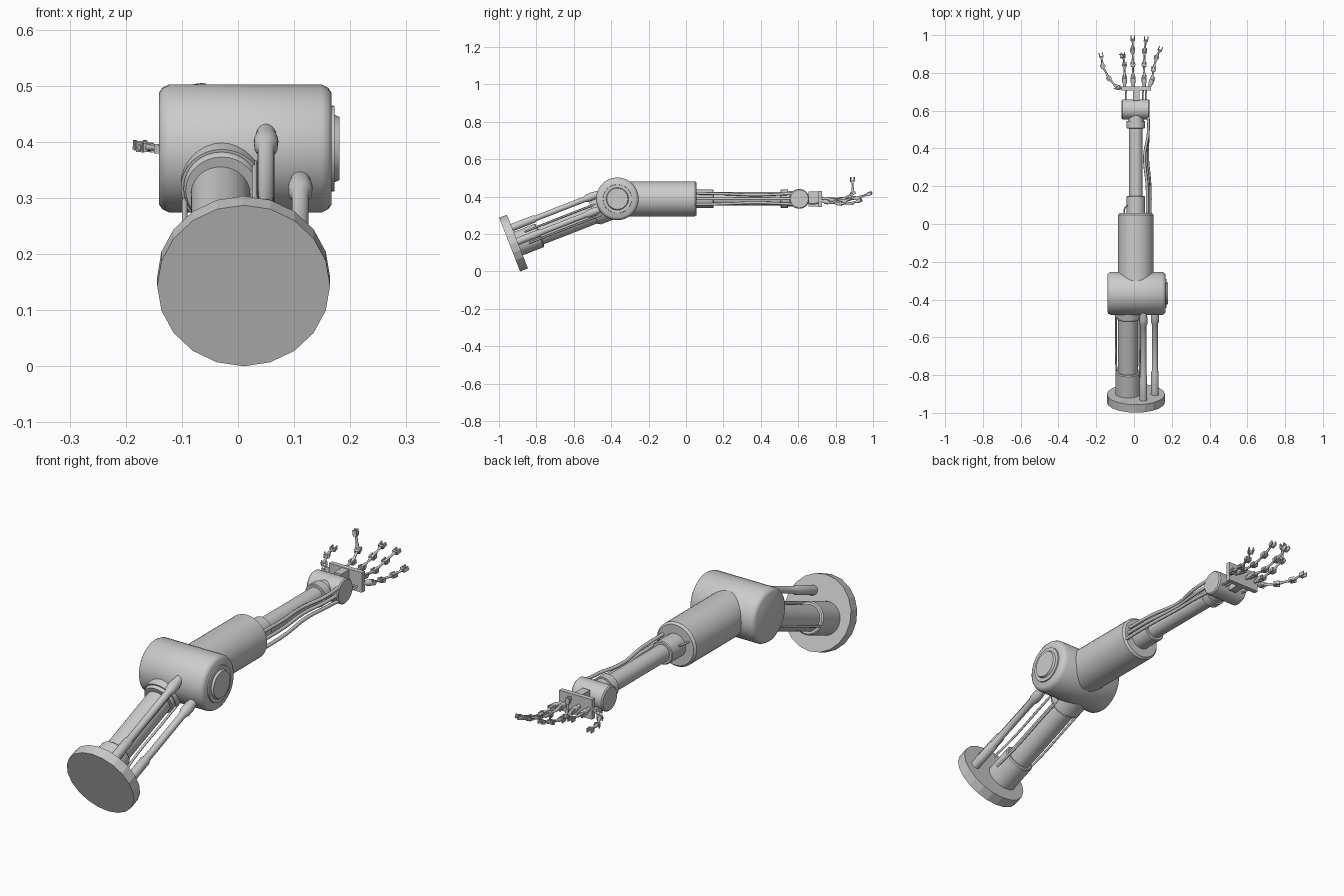
import bpy, bmesh, math
from mathutils import Vector, Matrix

if "Cube" in bpy.data.objects:
    bpy.data.objects.remove(bpy.data.objects["Cube"])


def finish(name, bm, smooth=True):
    bmesh.ops.recalc_face_normals(bm, faces=bm.faces)
    me = bpy.data.meshes.new(name)
    bm.to_mesh(me)
    bm.free()
    ob = bpy.data.objects.new(name, me)
    bpy.context.collection.objects.link(ob)
    if smooth:
        bpy.ops.object.select_all(action='DESELECT')
        ob.select_set(True)
        bpy.context.view_layer.objects.active = ob
        bpy.ops.object.shade_smooth_by_angle(angle=math.radians(35))
    return ob


def lathe(bm, start, direction, profile, n):
    """Closed solid of revolution; profile is (distance along axis, radius)."""
    start, direction = Vector(start), Vector(direction)
    rot = direction.to_track_quat('Z', 'Y').to_matrix()
    rings = [[bm.verts.new(start + rot @ Vector((r * math.cos(2 * math.pi * i / n),
              r * math.sin(2 * math.pi * i / n), t))) for i in range(n)] for t, r in profile]
    for a, b in zip(rings, rings[1:]):
        for i in range(n):
            bm.faces.new((a[i], a[(i + 1) % n], b[(i + 1) % n], b[i]))
    bm.faces.new(rings[0])
    bm.faces.new(rings[-1])


def turned(name, start, direction, profile, n=32, smooth=True):
    bm = bmesh.new()
    lathe(bm, start, direction, profile, n)
    return finish(name, bm, smooth)


def box(bm, centre, size, rot=None):
    m = Matrix.Translation(Vector(centre)) @ (rot or Matrix()) @ Matrix.Diagonal((*size, 1))
    bmesh.ops.create_cube(bm, size=1, matrix=m)


def cable(name, points, r):
    cu = bpy.data.curves.new(name, 'CURVE')
    cu.dimensions = '3D'
    cu.bevel_depth = r
    cu.bevel_resolution = 2
    cu.resolution_u = 8
    cu.use_fill_caps = True
    sp = cu.splines.new('BEZIER')
    sp.bezier_points.add(len(points) - 1)
    for bp, p in zip(sp.bezier_points, points):
        bp.co = p
        bp.handle_left_type = bp.handle_right_type = 'AUTO'
    ob = bpy.data.objects.new(name, cu)
    bpy.context.collection.objects.link(ob)


# Frame of the slanted shoulder section
TILT = math.radians(21.3)
D = Vector((0, math.cos(TILT), math.sin(TILT)))
N = Vector((0, -math.sin(TILT), math.cos(TILT)))
BASE = Vector((0, -0.943, 0.1435))
Z = 0.388


def slant(x, n, t):
    return BASE + Vector((x, 0, 0)) + N * n + D * t


X, Y = (1, 0, 0), (0, 1, 0)

# Shoulder plate, collar and main tube
turned("shoulder_plate", slant(0.01, 0, 0), D, [(0, 0.154), (0.045, 0.154)], 20, False)
turned("shoulder_collar", slant(-0.031, -0.012, 0.04), D,
       [(0, 0.067), (0.125, 0.067), (0.13, 0.062), (0.13, 0.05)])
turned("upper_tube", slant(-0.031, -0.012, 0.04), D, [(0, 0.053), (0.55, 0.053)])
turned("elbow_collar", slant(-0.029, -0.004, 0.478), D,
       [(0, 0.055), (0, 0.064), (0.006, 0.068), (0.014, 0.068), (0.014, 0.073), (0.1, 0.073)])

# Two shoulder pistons
for i, (x, n, end) in enumerate([(0.05, 0.08, 0.53), (0.111, 0.0, 0.51)]):
    turned(f"piston_{i}", slant(x, n, 0.03), D,
           [(0, 0.020), (0.14, 0.020), (0.15, 0.015), (end - 0.10, 0.015), (end - 0.085, 0.021),
            (end - 0.055, 0.022), (end - 0.035, 0.019), (end, 0.016)], 20)

# Thin cables along the upper tube
for i, (x, n) in enumerate([(0.03, 0.035), (0.037, -0.03), (-0.095, -0.03)]):
    cable(f"upper_cable_{i}", [slant(x + 0.008, n, 0.1), slant(x, n, 0.22),
                               slant(x, n, 0.38), slant(x, n, 0.52)], 0.005)

# Elbow drum with stepped end cap
turned("elbow_drum", (-0.141, -0.367, Z), X,
       [(0, 0.099), (0.006, 0.108), (0.018, 0.114), (0.29, 0.114), (0.302, 0.108), (0.308, 0.099)], 40)
turned("elbow_cap", (0.16, -0.367, Z), X, [(0, 0.078), (0.012, 0.076), (0.012, 0.06), (0.021, 0.056)], 40)

# Forearm housing and rod
turned("forearm_housing", (0.01, -0.34, Z), Y, [(0, 0.094), (0.388, 0.094), (0.397, 0.086)], 40)
turned("forearm_collar", (0.01, 0.03, Z), Y, [(0, 0.049), (0.115, 0.049), (0.118, 0.045)])
turned("forearm_rod", (0.01, 0.1, Z), Y, [(0, 0.036), (0.48, 0.036)])
turned("wrist_collar", (0.01, 0.506, Z), Y, [(0, 0.046), (0.003, 0.049), (0.04, 0.049), (0.04, 0.042), (0.07, 0.042)])
turned("wrist_drum", (-0.065, 0.606, Z), X, [(0, 0.048), (0.005, 0.053), (0.143, 0.053), (0.148, 0.048)])

# Forearm cables
for i, dz in enumerate((0.03, 0.0, -0.03)):
    k = 0.008 * (i - 1)
    cable(f"forearm_cable_{i}", [(0.078 + k, 0.03, Z + dz), (0.077 + k, 0.2, Z + dz * 0.9),
                                 (0.064 + k, 0.36, Z + dz * 0.7), (0.075, 0.48, Z + dz * 0.8),
                                 (0.075, 0.6, Z + dz)], 0.0075)
cable("short_cable", [(-0.05, 0.03, Z + 0.03), (-0.05, 0.08, Z + 0.03), (-0.036, 0.1, Z + 0.025)], 0.004)

# Hand plate and bracket
bm = bmesh.new()
box(bm, (0.012, 0.718, Z), (0.155, 0.020, 0.085))
box(bm, (0.012, 0.685, Z), (0.034, 0.06, 0.08))
finish("palm_plate", bm, False)
for i, x in enumerate((-0.04, 0.05, 0.066)):
    cable(f"palm_cable_{i}", [(x, 0.63, Z - 0.02), (x - 0.004, 0.68, Z - 0.026), (x, 0.715, Z - 0.02)], 0.004)


# Fingers: sockets, thin links and forked knuckles
def finger(name, pts):
    pts = [Vector(p) for p in pts]
    bm = bmesh.new()
    for i, (a, b) in enumerate(zip(pts, pts[1:])):
        d = b - a
        L, u = d.length, d.normalized()
        if i == 0:
            prof = [(0, 0.009), (L * 0.35, 0.008), (L * 0.55, 0.013), (L * 0.9, 0.013), (L, 0.008)]
        else:
            prof = [(0, 0.007), (L * 0.25, 0.007), (L * 0.5, 0.0045), (L * 0.9, 0.006)]
        lathe(bm, a, u, prof, 12)
        rot = u.to_track_quat('Y', 'Z').to_matrix().to_4x4()
        side = rot.to_3x3() @ Vector((1, 0, 0))
        for s in (-1, 1):
            box(bm, b + side * s * 0.009 + u * 0.002, (0.005, 0.024, 0.017), rot)
        box(bm, b - u * 0.008, (0.02, 0.008, 0.016), rot)
        if i < len(pts) - 2:
            lathe(bm, b - side * 0.013, side, [(0, 0.006), (0.026, 0.006)], 12)
    finish(name, bm)


finger("index_finger", [(-0.05, 0.72, Z), (-0.05, 0.775, Z - 0.005), (-0.05, 0.842, Z + 0.0),
                        (-0.058, 0.892, Z + 0.03), (-0.067, 0.89, Z + 0.102)])
finger("middle_finger", [(-0.004, 0.72, Z), (-0.005, 0.775, Z - 0.005), (-0.006, 0.844, Z - 0.012),
                         (-0.007, 0.918, Z + 0.005), (-0.007, 0.982, Z + 0.03)])
finger("ring_finger", [(0.054, 0.72, Z), (0.054, 0.775, Z - 0.005), (0.054, 0.844, Z - 0.01),
                       (0.056, 0.914, Z + 0.005), (0.064, 0.978, Z + 0.025)])
finger("little_finger", [(0.08, 0.72, Z - 0.01), (0.096, 0.765, Z - 0.018), (0.103, 0.82, Z - 0.027),
                         (0.118, 0.88, Z - 0.025), (0.138, 0.925, Z - 0.01)])
finger("thumb", [(-0.06, 0.718, Z), (-0.092, 0.725, Z), (-0.132, 0.77, Z), (-0.165, 0.835, Z + 0.002),
                 (-0.174, 0.892, Z + 0.006)])
